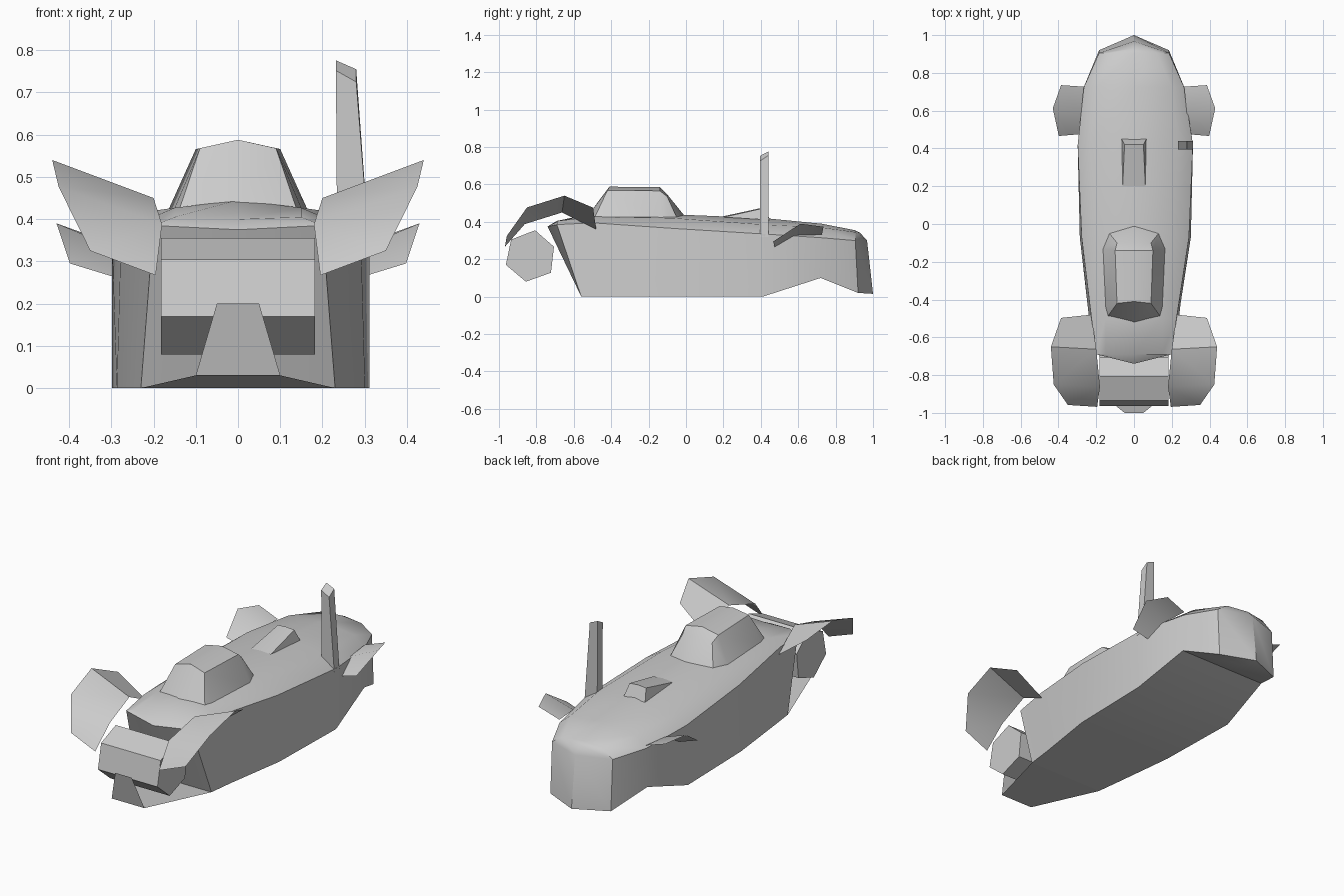
import bpy
import bmesh

if "Cube" in bpy.data.objects:
    bpy.data.objects.remove(bpy.data.objects["Cube"], do_unlink=True)

# One plain grey for everything
grey = bpy.data.materials.new("plain_grey")
grey.use_nodes = True
colour = (0.6, 0.6, 0.6, 1)
grey.diffuse_color = colour
grey.node_tree.nodes["Principled BSDF"].inputs["Base Color"].default_value = colour


def finish(name, bm, angle=0.6):
    """Weld, orient and shade a part, then link it to the scene."""
    bmesh.ops.remove_doubles(bm, verts=bm.verts, dist=0.0005)
    bmesh.ops.recalc_face_normals(bm, faces=bm.faces)
    mesh = bpy.data.meshes.new(name)
    bm.to_mesh(mesh)
    bm.free()
    mesh.materials.append(grey)
    part = bpy.data.objects.new(name, mesh)
    bpy.context.collection.objects.link(part)
    bpy.ops.object.select_all(action='DESELECT')
    bpy.context.view_layer.objects.active = part
    part.select_set(True)
    bpy.ops.object.shade_smooth_by_angle(angle=angle)
    return part


def loft(bm, rows, caps=False, closed=False):
    """Skin neighbouring rows of points with quads (or triangles where points meet)."""
    grid = [[bm.verts.new(p) for p in row] for row in rows]
    count = len(grid[0])
    for low, high in zip(grid, grid[1:]):
        for i in range(count if closed else count - 1):
            j = (i + 1) % count
            quad = [low[i], low[j], high[j], high[i]]
            bm.faces.new(quad)
    if caps:
        bm.faces.new(grid[0])
        bm.faces.new(grid[-1])


def flip(row):
    return [(-x, y, z) for x, y, z in row]


def full(row):
    """Complete a half section with its mirror image."""
    return flip(row)[::-1] + row


# Hull: each half section is deck centre, crease, gunwale, chine, keel centre
def section(y, centre, crease, edge, chine):
    return [(0, y, centre), (crease[0], y, crease[1]), (edge[0], y, edge[1]),
            chine, (0, chine[1], chine[2])]


nose = section(-.69, .40, (.15, .405), (.2, .385), (.23, -.56, 0))
tail = [(0, .93, .342), (0, .93, .342), (0, .968, .3), (0, 1, .015), (0, 1, .015)]
hull_rows = [
    nose,
    section(-.5, .445, (.15, .427), (.225, .395), (.247, -.42, 0)),
    section(-.07, .44, (.2, .42), (.277, .365), (.287, -.07, 0)),
    section(.42, .42, (.235, .385), (.298, .335), (.298, .41, 0)),
    section(.725, .39, (.2, .37), (.265, .315), (.268, .72, .1)),
    section(.905, .355, (.12, .345), (.185, .3), (.185, .92, .02)),
    tail,
]
bm = bmesh.new()
loft(bm, [full(row) for row in hull_rows])
# Pointed lip and sloping front wall
lip = [(0, -.74, .375), nose[2]]
loft(bm, [full(nose[:2]), full(lip), full([nose[4], nose[3]])])
for v in bm.verts:
    if v.co.x > .27:  # the antenna side bulges slightly
        v.co.x += .014
finish("hull", bm)

# Ramp under the nose with an upright tongue
bm = bmesh.new()
loft(bm, [full([p]) for p in [(.23, -.56, 0), (.1, -.96, .03), (.05, -1, .2)]])
finish("ramp_and_tongue", bm, .3)

# Drum ahead of the nose
drum = [(-.807, .355), (-.706, .267), (-.722, .128),
        (-.856, .08), (-.963, .17), (-.935, .305)]
bm = bmesh.new()
loft(bm, [[(x, y, z) for y, z in drum] for x in (-.182, .182)], caps=True, closed=True)
finish("front_drum", bm, .3)

# Canopy: half sections from centre to base
canopy_rows = [
    [(0, -.52, .44), (.14, -.49, .42), (.14, -.49, .42)],
    [(0, -.41, .588), (.09, -.42, .568), (.155, -.44, .415)],
    [(0, -.14, .586), (.1, -.14, .566), (.168, -.13, .415)],
    [(0, -.1, .546), (.09, -.1, .535), (.13, -.05, .425)],
    [(0, -.01, .435), (.13, -.05, .425), (.13, -.05, .425)],
]
bm = bmesh.new()
loft(bm, [full(row) for row in canopy_rows])
finish("canopy", bm)

# Wedge scoop on the rear deck
scoop_rows = [
    [(0, .2, .43), (.06, .2, .425)],
    [(0, .42, .478), (.05, .42, .474)],
    [(0, .45, .41), (.065, .45, .41)],
]
bm = bmesh.new()
loft(bm, [full(row) for row in scoop_rows])
for x in (1, -1):
    ends = [(x * p[1][0], p[1][1], p[1][2]) for p in scoop_rows]
    bm.faces.new([bm.verts.new(p) for p in ends])
finish("deck_scoop", bm, .3)

# Thin fenders and fins on both sides: inner and outer edge points
fender = [
    [(.225, -.48, .358), (.386, -.497, .476)],
    [(.2, -.663, .45), (.44, -.65, .54)],
    [(.18, -.862, .388), (.425, -.85, .477)],
    [(.195, -.968, .267), (.35, -.958, .325)],
]
fin = [
    [(.29, .475, .262), (.398, .466, .295)],
    [(.28, .583, .328), (.43, .612, .39)],
    [(.265, .727, .332), (.386, .735, .374)],
]
for name, rows in (("front_fender", fender), ("rear_fin", fin)):
    for side, turn in (("left", list), ("right", flip)):
        bm = bmesh.new()
        loft(bm, [turn(row) for row in rows])
        part = finish(side + "_" + name, bm)
        if sum(f.normal.z for f in part.data.polygons) < 0:
            part.data.flip_normals()

# Slanted antenna mast
bm = bmesh.new()
foot = [(.235, .395, .32), (.312, .395, .32), (.312, .44, .32), (.235, .44, .32)]
tip = [(.232, .395, .752), (.28, .395, .725), (.28, .44, .755), (.232, .44, .776)]
loft(bm, [foot, tip], caps=True, closed=True)
finish("antenna_mast", bm, .3)
